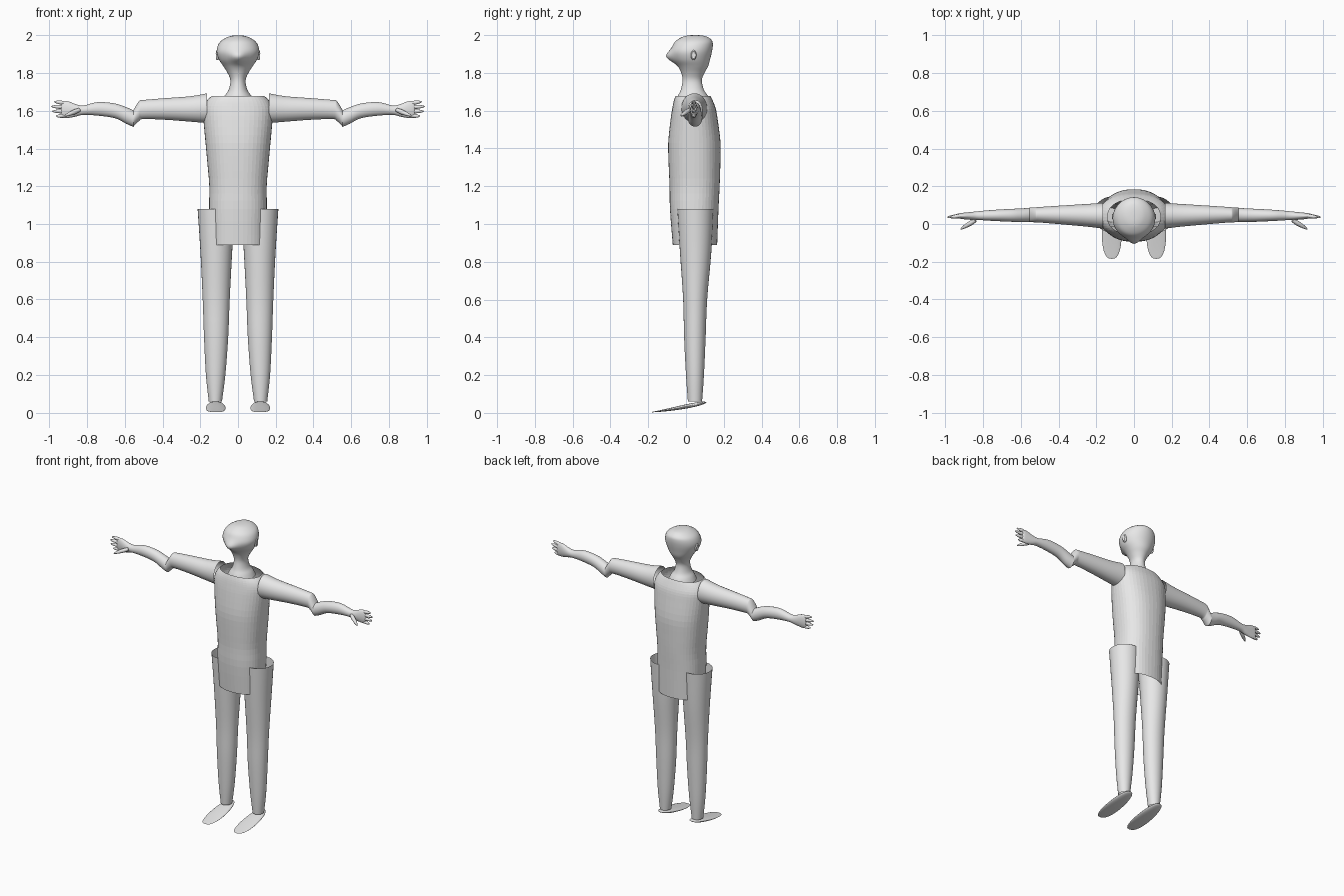
import bpy, bmesh, math
from mathutils import Vector

cube = bpy.data.objects.get("Cube")
if cube:
    bpy.data.objects.remove(cube, do_unlink=True)

grey = bpy.data.materials.new("light grey")
grey.use_nodes = True
grey.diffuse_color = (0.8, 0.8, 0.8, 1)
grey.node_tree.nodes["Principled BSDF"].inputs["Base Color"].default_value = (0.8, 0.8, 0.8, 1)


def finish(bm, name, smooth=True):
    bmesh.ops.recalc_face_normals(bm, faces=bm.faces)
    mesh = bpy.data.meshes.new(name)
    bm.to_mesh(mesh)
    bm.free()
    mesh.materials.append(grey)
    obj = bpy.data.objects.new(name, mesh)
    bpy.context.collection.objects.link(obj)
    if smooth:
        bpy.ops.object.select_all(action='DESELECT')
        obj.select_set(True)
        bpy.context.view_layer.objects.active = obj
        bpy.ops.object.shade_smooth_by_angle(angle=math.radians(40))
    return obj


def refine(keys, steps):
    """Smooth curve through the key sections."""
    out = []
    for i in range(len(keys) - 1):
        p0, p1, p2, p3 = (keys[min(max(j, 0), len(keys) - 1)] for j in range(i - 1, i + 3))
        for s in range(steps):
            t = s / steps
            out.append([b + 0.5 * t * (c - a + t * (2*a - 5*b + 4*c - d + t * (3*(b - c) + d - a)))
                        for a, b, c, d in zip(p0, p1, p2, p3)])
    return out + [list(keys[-1])]


def loft(name, keys, axis, steps=4, segs=32, power=1.0, side=1, caps="", nose=None, smooth=True):
    """Tube of oval sections: position, then low and high edge on both cross axes."""
    bm = bmesh.new()
    rings = []
    for pos, a0, a1, b0, b1 in refine(keys, steps):
        ring = []
        for k in range(segs):
            t = math.tau * k / segs
            c, s = math.cos(t), math.sin(t)
            a = (a0 + a1) / 2 + (a1 - a0) / 2 * math.copysign(abs(c) ** power, c)
            b = (b0 + b1) / 2 + (b1 - b0) / 2 * math.copysign(abs(s) ** power, s)
            if nose and s < 0:
                b -= nose(pos) * abs(s) ** 14
            co = (a, b, pos) if axis == 'Z' else (pos, a, b)
            ring.append(bm.verts.new((co[0] * side, co[1], co[2])))
        rings.append(ring)
    for r, q in zip(rings, rings[1:]):
        for k in range(segs):
            n = (k + 1) % segs
            bm.faces.new((r[k], r[n], q[n], q[k]))
    if "start" in caps:
        bm.faces.new(rings[0])
    if "end" in caps:
        bm.faces.new(rings[-1])
    return finish(bm, name, smooth)


def finger(name, start, end, radius, side):
    """Pointed tapering digit."""
    p, q = Vector(start), Vector(end)
    d = (q - p).normalized()
    u = d.orthogonal().normalized()
    v = d.cross(u)
    bm = bmesh.new()
    rings = []
    for t, f in ((0, 0.8), (0.3, 1), (0.65, 0.8), (0.9, 0.45), (1, 0.1)):
        c = p.lerp(q, t)
        ring = []
        for k in range(10):
            w = math.tau * k / 10
            o = c + (u * math.cos(w) + v * math.sin(w)) * radius * f
            ring.append(bm.verts.new((o.x * side, o.y, o.z)))
        rings.append(ring)
    for r, s in zip(rings, rings[1:]):
        for k in range(10):
            bm.faces.new((r[k], r[k - 1], s[k - 1], s[k]))
    bm.faces.new(rings[0])
    bm.faces.new(rings[-1])
    finish(bm, name)


def section(z, half, back, front):
    return (z, -half, half, front, back)


# Sleeveless top, open at collar and hem
loft("torso", [section(*k) for k in (
    (0.89, .148, .165, -.07), (1.08, .153, .172, -.085), (1.2, .152, .178, -.087),
    (1.32, .162, .182, -.092), (1.43, .172, .183, -.094), (1.55, .183, .168, -.082),
    (1.61, .185, .158, -.073), (1.65, .168, .143, -.065), (1.678, .14, .13, -.056))],
    'Z', steps=3, segs=44, power=0.88, smooth=False)

# Head and neck with a pointed nose
loft("head_and_neck", [section(*k) for k in (
    (1.65, .085, .13, -.055), (1.68, .07, .115, -.042), (1.71, .05, .095, -.028),
    (1.76, .04, .084, -.018), (1.80, .055, .098, -.025), (1.835, .077, .117, -.042),
    (1.87, .100, .127, -.068), (1.91, .113, .137, -.080), (1.945, .107, .142, -.070),
    (1.97, .09, .138, -.053), (1.99, .057, .115, -.02), (1.998, .028, .085, .01),
    (2.0, .002, .055, .045))],
    'Z', steps=4, segs=40, caps="end",
    nose=lambda z: 0.03 * math.exp(-((z - 1.885) / 0.03) ** 2))

for side, label in ((1, "left"), (-1, "right")):
    # Ear with a hollow in the middle
    ear = bmesh.new()
    bmesh.ops.create_uvsphere(ear, u_segments=20, v_segments=12, radius=1)
    for v in ear.verts:
        dent = 0.5 if math.hypot(v.co.y, v.co.z) < 0.6 and v.co.x > 0 else 1
        v.co = (side * (.108 + v.co.x * .013 * dent), .04 + v.co.y * .015, 1.895 + v.co.z * .027)
    finish(ear, label + "_ear")

    # Arm, open at the shoulder, with a pinched elbow
    loft(label + "_upper_arm", (
        (.165, -.024, .112, 1.535, 1.692), (.25, -.014, .106, 1.542, 1.677),
        (.38, -.002, .098, 1.552, 1.667), (.50, .008, .09, 1.556, 1.657),
        (.525, .009, .088, 1.545, 1.65), (.555, .01, .086, 1.515, 1.602)),
        'X', side=side)
    loft(label + "_forearm", (
        (.555, .01, .086, 1.515, 1.602), (.59, .01, .083, 1.53, 1.618),
        (.65, .012, .08, 1.56, 1.638), (.74, .016, .075, 1.574, 1.646),
        (.82, .021, .068, 1.578, 1.628), (.86, .022, .064, 1.569, 1.635),
        (.90, .025, .06, 1.562, 1.65), (.93, .03, .056, 1.563, 1.651),
        (.938, .036, .05, 1.572, 1.643)), 'X', side=side, caps="end")

    # Fingers spread downwards, thumb pointing forward
    for i, (tip, z0, z1) in enumerate(((.975, 1.641, 1.648), (.99, 1.619, 1.623),
                                       (.985, 1.597, 1.597), (.965, 1.574, 1.571))):
        finger(f"{label}_finger_{i + 1}", (.92, .043, z0), (tip, .036, z1), .011, side)
    finger(label + "_thumb", (.84, .02, 1.605), (.92, -.028, 1.572), .013, side)

    # Trouser leg, open at waist and ankle
    loft(label + "_leg", (
        (.06, .085, .155, .01, .085), (.2, .067, .170, .0, .095), (.4, .052, .180, -.01, .104),
        (.6, .044, .187, -.015, .112), (.85, .031, .199, -.032, .134),
        (1.08, .018, .214, -.046, .146)), 'Z', side=side)

    # Thin sloping foot
    foot = bmesh.new()
    bmesh.ops.create_uvsphere(foot, u_segments=32, v_segments=16, radius=1)
    for v in foot.verts:
        x, y, z = v.co
        t = (y + 1) / 2
        squared = math.copysign(abs(x) ** 0.75, x)
        v.co = (side * (.118 + squared * (.056 - .008 * t)),
                -.185 + .293 * t,
                .004 + .052 * t ** 1.2 + z * (.004 + .012 * t))
    finish(foot, label + "_foot")
